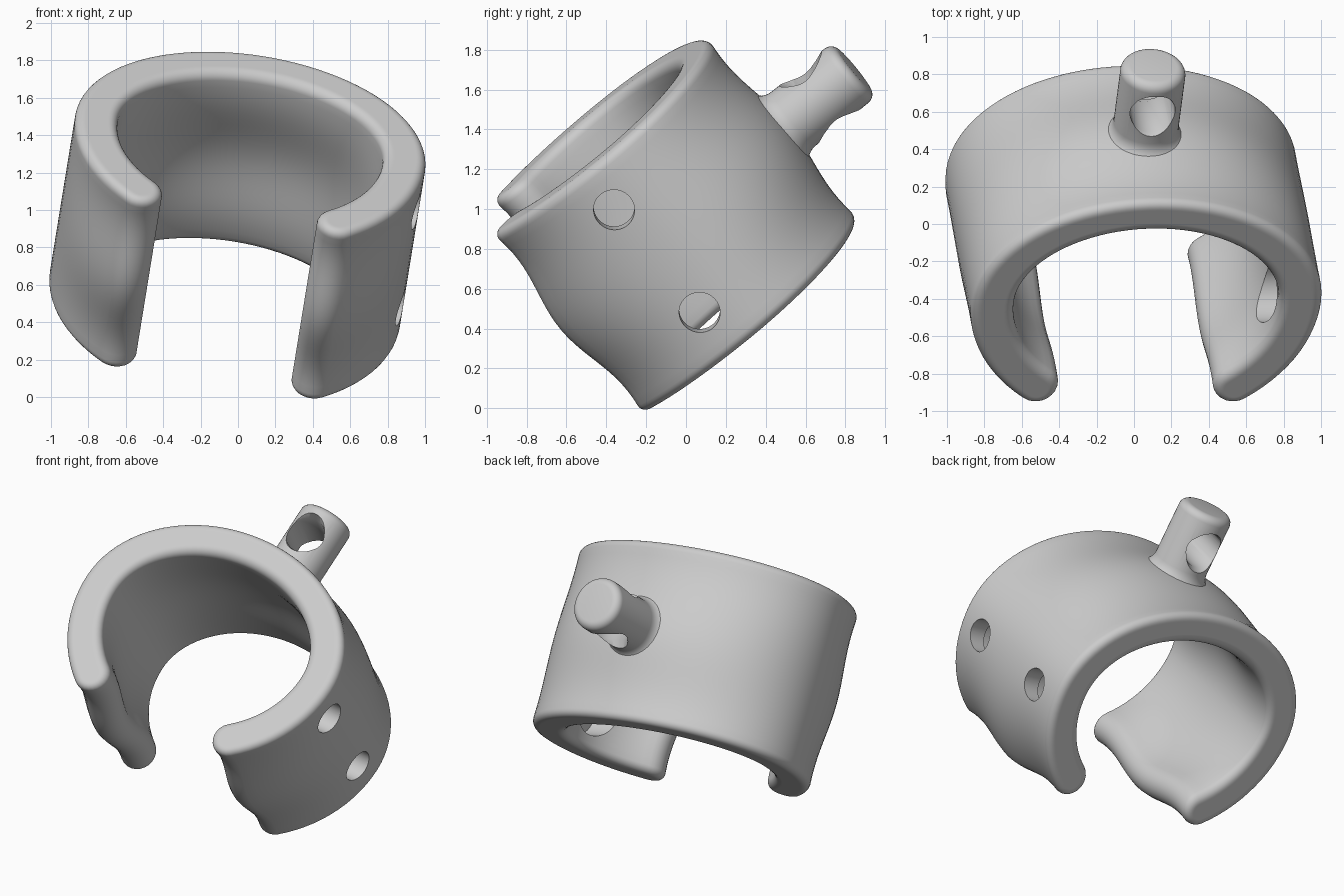
import bpy, bmesh, math
from mathutils import Matrix, Vector

cube = bpy.data.objects.get("Cube")
if cube:
    bpy.data.objects.remove(cube)

# Tilted frame: lateral, backward and ring-axis directions
SIDE = Vector((0.987, 0, -0.16)).normalized()
AXIS = Vector((0.123, -0.635, 0.762)).normalized()
BACK = AXIS.cross(SIDE).normalized()
AXIS = SIDE.cross(BACK)
FRAME = Matrix((SIDE, BACK, AXIS)).transposed().to_4x4()
MID_S, MID_B, MID_A = -0.153, 0.54, 0.757    # ring centre in that frame
HALF, WALL, ROUND = 0.592, 0.115, 0.05       # half height, half wall, edge radius

grey = bpy.data.materials.new("plain_grey")
grey.use_nodes = True
colour = (0.6, 0.6, 0.6, 1)
grey.diffuse_color = colour
grey.node_tree.nodes["Principled BSDF"].inputs["Base Color"].default_value = colour


def loft(name, rings, matrix=FRAME):
    """Skin a list of closed rings and cap both ends."""
    bm = bmesh.new()
    rows = [[bm.verts.new(p) for p in ring] for ring in rings]
    n = len(rows[0])
    for low, high in zip(rows, rows[1:]):
        for i in range(n):
            j = (i + 1) % n
            bm.faces.new((low[i], low[j], high[j], high[i]))
    bm.faces.new(rows[0][::-1])
    bm.faces.new(rows[-1])
    bmesh.ops.recalc_face_normals(bm, faces=bm.faces)
    mesh = bpy.data.meshes.new(name)
    bm.to_mesh(mesh)
    bm.free()
    mesh.materials.append(grey)
    obj = bpy.data.objects.new(name, mesh)
    bpy.context.collection.objects.link(obj)
    obj.matrix_world = matrix
    return obj


def lathe(name, profile, centre, direction, sides=48):
    """Turn (distance, radius) pairs about a direction through a centre."""
    turn = Vector(direction).to_track_quat('Z', 'Y').to_matrix().to_4x4()
    rings = [[(r * math.cos(k * math.tau / sides), r * math.sin(k * math.tau / sides), d)
              for k in range(sides)] for d, r in profile]
    return loft(name, rings, FRAME @ Matrix.Translation(centre) @ turn)


def cut(target, cutter):
    mod = target.modifiers.new("hole", 'BOOLEAN')
    mod.operation, mod.solver, mod.object = 'DIFFERENCE', 'EXACT', cutter
    bpy.context.view_layer.update()
    activate(target)
    bpy.ops.object.modifier_apply(modifier=mod.name)
    bpy.data.objects.remove(cutter)


def activate(obj):
    bpy.ops.object.select_all(action='DESELECT')
    obj.select_set(True)
    bpy.context.view_layer.objects.active = obj


def outline(height, half_wall):
    """C-shaped section with round tips at one height of the band."""
    s = height / HALF
    wave = 0.04 * math.cos(1.35 * math.pi * s) + 0.01
    start, end, steps = math.radians(-50), math.radians(230), 72
    outer, inner = [], []
    for k in range(steps + 1):
        t = start + (end - start) * k / steps
        rise = math.sin(t)
        depth, swell = (0.622, 0.6 * wave) if rise > 0 else (0.755, wave)
        centre = Vector((0.832 * math.cos(t), (depth + swell) * rise, 0))
        normal = Vector((depth * math.cos(t), 0.832 * rise, 0)).normalized()
        thick = half_wall - 0.013 * max(rise, 0) ** 2      # thinner at the back
        outer.append(centre + normal * thick)
        inner.append(centre - normal * thick)

    def tip(a, b):
        mid, arm = (a + b) / 2, (a - b) / 2
        return [mid + Matrix.Rotation(math.pi * k / 12, 3, 'Z') @ arm for k in range(1, 12)]
    loop = outer + tip(outer[-1], inner[-1]) + inner[::-1] + tip(inner[0], outer[0])
    return [p + Vector((MID_S, MID_B, MID_A + height)) for p in loop]


# Open band with flat rims and rounded edges
levels = [(-HALF, WALL - ROUND - 0.008)]
for k in range(7):
    q = math.radians(15 * k)
    levels.append((-HALF + ROUND * (1 - math.cos(q)), WALL - ROUND * (1 - math.sin(q))))
rim = levels[:]
straight = HALF - ROUND
levels += [(straight * k / 12, WALL) for k in range(-11, 12)]
levels += [(-h, w) for h, w in rim[::-1]]
band = loft("open_band", [outline(h, w) for h, w in levels])

# Two stepped holes through the left wall, wider on the inside
for side in (-1, 1):
    place = (MID_S, 0.443, 0.769 + side * 0.338)
    steps = [(0.5, 0.165), (0.82, 0.165), (0.82, 0.103), (1.2, 0.103)]
    cut(band, lathe("hole_cutter", steps, place, (1, 0, 0)))

# Rear stud with flared foot and rounded end
profile = [(1.16, 0.27)]
for k in range(9):
    q = math.radians(90 * k / 8)
    profile.append((1.335 - 0.095 * math.cos(q), 0.27 - 0.095 * math.sin(q)))
for k in range(7):
    q = math.radians(15 * k)
    profile.append((1.68 + 0.05 * math.sin(q), 0.125 + 0.05 * math.cos(q)))
stud = lathe("rear_stud", profile, (MID_S - 0.015, 0, 0.773), (0, 1, 0))

# Cross hole with softened mouths
mouths = [(-0.5, 0.145), (-0.18, 0.14), (-0.14, 0.122), (0.14, 0.122), (0.18, 0.14), (0.5, 0.145)]
cut(stud, lathe("hole_cutter", mouths, (MID_S - 0.015, 1.508, 0.773), (0, 0.07, 1)))

for obj in (band, stud):
    activate(obj)
    bpy.ops.object.shade_smooth_by_angle(angle=math.radians(35))
